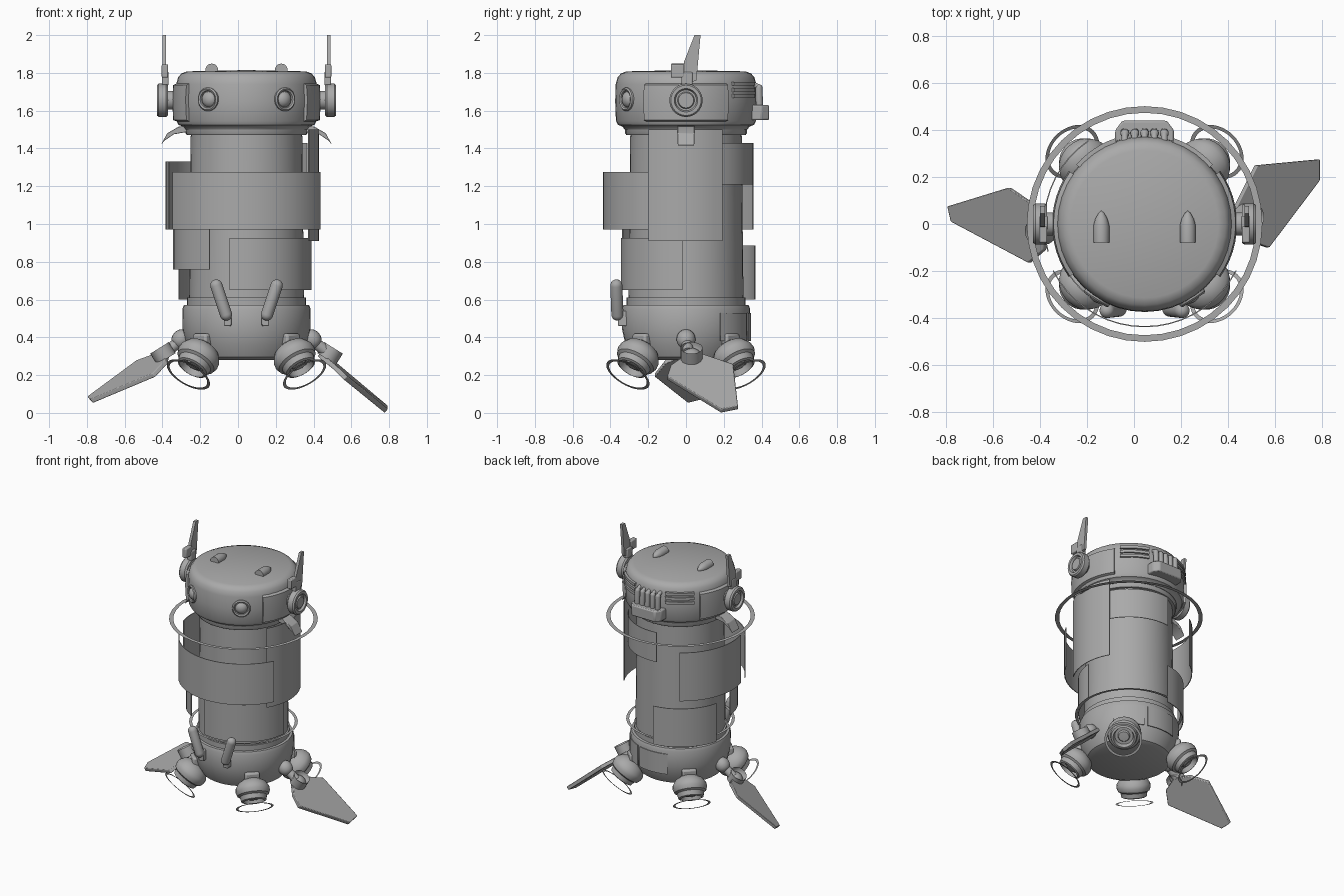
import bpy, bmesh, math
from mathutils import Vector, Matrix

if "Cube" in bpy.data.objects:
    bpy.data.objects.remove(bpy.data.objects["Cube"], do_unlink=True)

CX = 0.045  # axis of the main column
UP = Vector((0, 0, 1))
SIDES = ((1, "left"), (-1, "right"))

grey = bpy.data.materials.new("plain_grey")
grey.use_nodes = True
grey.diffuse_color = (0.4, 0.4, 0.4, 1)
grey.node_tree.nodes["Principled BSDF"].inputs["Base Color"].default_value = (0.4, 0.4, 0.4, 1)


def finish(name, bm, bevel=0, angle=35):
    bmesh.ops.remove_doubles(bm, verts=bm.verts, dist=1e-5)
    bmesh.ops.recalc_face_normals(bm, faces=bm.faces)
    me = bpy.data.meshes.new(name)
    bm.to_mesh(me)
    bm.free()
    me.materials.append(grey)
    ob = bpy.data.objects.new(name, me)
    bpy.context.collection.objects.link(ob)
    bpy.ops.object.select_all(action='DESELECT')
    ob.select_set(True)
    bpy.context.view_layer.objects.active = ob
    bpy.ops.object.shade_smooth_by_angle(angle=math.radians(angle))
    if bevel:
        mod = ob.modifiers.new("soft_edges", 'BEVEL')
        mod.width, mod.segments = bevel, 2
    return ob


def lathe(name, profile, origin=(CX, 0, 0), axis=UP, a0=0, a1=360, steps=40, closed=False):
    """Turn (radius, height) points about an axis, fully or over an arc."""
    bm = bmesh.new()
    n = len(profile)
    rows = []
    for i in range(steps + 1):
        a = math.radians(a0 + (a1 - a0) * i / steps)
        rows.append([bm.verts.new((r * math.cos(a), r * math.sin(a), h)) for r, h in profile])
    for p, q in zip(rows, rows[1:]):
        for j in range(n if closed else n - 1):
            k = (j + 1) % n
            bm.faces.new((p[j], q[j], q[k], p[k]))
    if closed:
        bm.faces.new(rows[0])
        bm.faces.new(rows[-1])
    bmesh.ops.dissolve_degenerate(bm, dist=1e-6, edges=bm.edges)
    rot = UP.rotation_difference(Vector(axis)).to_matrix().to_4x4()
    bm.transform(Matrix.Translation(origin) @ rot)
    return finish(name, bm)


def shell(name, r, a0, a1, z0, z1, t=0.005):
    ring = [(r, z0), (r, z1), (r - t, z1), (r - t, z0)]
    return lathe(name, ring, a0=a0, a1=a1, steps=max(6, int((a1 - a0) / 7)), closed=True)


def hoop(name, r, width, origin, axis=UP):
    return lathe(name, [(r, 0), (r - width, 0)], origin, axis)


def rod(name, a, b, r, rounded=False):
    a, b = Vector(a), Vector(b)
    d = (b - a).length
    prof = [(0, 0), (r, 0), (r, d), (0, d)]
    if rounded:
        arc = [math.radians(15 * i) for i in range(7)]
        prof = [(r * math.sin(t), r - r * math.cos(t)) for t in arc]
        prof += [(r * math.cos(t), d - r + r * math.sin(t)) for t in arc]
    return lathe(name, prof, a, b - a, steps=20)


def box(name, centre, size, bevel=0.006, rot=0):
    bm = bmesh.new()
    bmesh.ops.create_cube(bm, size=1)
    bm.transform(Matrix.Translation(centre) @ Matrix.Rotation(rot, 4, 'Z') @ Matrix.Diagonal((*size, 1)))
    return finish(name, bm, bevel)


def slab(name, pts, push, bevel=0):
    """Extrude an outline by a vector, centred on the outline."""
    push = Vector(push)
    bm = bmesh.new()
    f = bm.faces.new([bm.verts.new(Vector(p) - push / 2) for p in pts])
    ext = bmesh.ops.extrude_face_region(bm, geom=[f])["geom"]
    bmesh.ops.translate(bm, verts=[v for v in ext if isinstance(v, bmesh.types.BMVert)], vec=push)
    return finish(name, bm, bevel, 25)


# Main column, head and base
lathe("body", [(0, 0.55), (0.305, 0.55), (0.3, 1.0), (0.295, 1.48), (0, 1.48)])
lathe("neck", [(0, 1.47), (0.315, 1.47), (0.322, 1.48), (0.322, 1.53), (0, 1.53)])
lathe("head", [(0, 1.5), (0.325, 1.5), (0.335, 1.515), (0.36, 1.525), (0.371, 1.545), (0.375, 1.65),
               (0.372, 1.74), (0.363, 1.775), (0.345, 1.797), (0.315, 1.808), (0, 1.815)])
lathe("base", [(0, 0.28), (0.25, 0.28), (0.285, 0.295), (0.32, 0.36), (0.338, 0.44), (0.34, 0.55),
               (0.332, 0.57), (0.315, 0.572), (0.315, 0.61), (0, 0.61)])
hoop("upper_halo", 0.502, 0.028, (CX, 0, 1.41))
hoop("lower_halo", 0.367, 0.02, (CX, 0, 0.645))

# Curved armour shells floating around the body
shell("front_shell", 0.44, -153, -27, 0.97, 1.275)
shell("left_side_shell", 0.385, -31, 30, 0.91, 1.5)
shell("right_back_shell", 0.43, 124, 196, 0.97, 1.33)
shell("back_shell", 0.357, 25, 98, 1.21, 1.43)
shell("lower_front_shell", 0.345, -105, -3, 0.65, 0.925)
shell("lower_right_shell", 0.39, 184, 240, 0.76, 1.0)
shell("lower_back_shell", 0.37, 95, 166, 0.6, 0.885)
shell("base_back_panel", 0.345, 72, 110, 0.38, 0.53)
shell("base_side_panel", 0.345, 32, 68, 0.38, 0.53)

# Pipes and tray at the back of the head
slab("pipe_tray", [(-0.08, 0.34, 1.59), (0.17, 0.34, 1.59), (0.17, 0.4, 1.59),
                   (0.14, 0.44, 1.59), (-0.05, 0.44, 1.59), (-0.08, 0.4, 1.59)], (0, 0, 0.08), 0.008)
for i in range(5):
    x = CX + (i - 2) * 0.042
    rod(f"exhaust_pipe_{i}", (x, 0.39, 1.6), (x, 0.385, 1.74), 0.019, True)
    rod(f"pipe_elbow_{i}", (x, 0.4, 1.72), (x, 0.34, 1.745), 0.014, True)

for s, side in SIDES:
    def at(d, y, z):
        return (CX + s * d, y, z)

    # Eye with rim and lens
    lathe(f"{side}_eye", [(0.062, -0.04), (0.062, 0.01), (0.055, 0.017), (0.046, 0.012), (0.042, 0),
                          (0.036, 0.012), (0.02, 0.022), (0, 0.026)],
          at(0.2, -0.31, 1.66), Vector((s * 0.2, -0.31, 0)))
    # Bullet-shaped stud on the crown
    lathe(f"{side}_crown_stud", [(0, 0), (0.034, 0), (0.034, 0.07), (0.026, 0.1), (0.012, 0.125), (0, 0.135)],
          at(0.184, -0.078, 1.815), (0, 1, 0), steps=20)

    # Cheek panel, ear and aerial
    mid = 0 if s > 0 else 180
    lathe(f"{side}_cheek", [(0.36, 1.54), (0.388, 1.55), (0.394, 1.66), (0.388, 1.735), (0.36, 1.75)],
          a0=mid - 35, a1=mid + 35, steps=12, closed=True)
    lathe(f"{side}_ear", [(0, -0.06), (0.08, -0.06), (0.088, -0.05), (0.088, -0.01), (0.08, 0), (0.062, 0),
                          (0.055, -0.015), (0.045, -0.015), (0.04, -0.005), (0, -0.005)],
          at(0.475, 0, 1.655), (s, 0, 0))
    rod(f"{side}_ear_axle", at(0.34, 0, 1.655), at(0.43, 0, 1.655), 0.05)
    blade = [at(0.435, y, z) for y, z in ((-0.025, 1.73), (0.055, 1.76), (0.077, 2.0), (0.045, 2.0), (-0.01, 1.86))]
    slab(f"{side}_aerial", blade, (0.02, 0, 0))
    box(f"{side}_aerial_clip", at(0.432, -0.045, 1.81), (0.034, 0.07, 0.07))
    box(f"{side}_aerial_root", at(0.43, 0.005, 1.77), (0.036, 0.06, 0.07))

    # Curved tab under the ear
    tab = [(0.3, 1.525), (0.36, 1.515), (0.42, 1.48), (0.455, 1.415), (0.435, 1.44), (0.385, 1.475), (0.3, 1.49)]
    slab(f"{side}_jaw_tab", [at(d, 0, z) for d, z in tab], (0, 0.09, 0), 0.004)

    # Air vents at the back of the head
    for i in range(3):
        a = 41 if s > 0 else 109
        shell(f"{side}_vent_{i}", 0.386, a, a + 30, 1.667 + i * 0.033, 1.687 + i * 0.033, 0.03)

    # Folded arm on the front of the base
    rod(f"{side}_arm", at(0.098, -0.362, 0.49), at(0.17, -0.37, 0.705), 0.032, True)
    box(f"{side}_arm_bracket", at(0.1, -0.335, 0.5), (0.04, 0.05, 0.08))

    # Fin joint
    rod(f"{side}_fin_strut", at(0.3, 0, 0.42), at(0.43, 0.01 * s, 0.32), 0.03)
    rod(f"{side}_fin_ball", at(0.31, 0, 0.43), at(0.38, 0, 0.35), 0.05, True)
    fin_y = 0.03 * s
    rod(f"{side}_fin_hub", at(0.43, fin_y, 0.295), at(0.455, fin_y, 0.335), 0.058, True)

    # Thrusters: pod, neck and ring for front and back
    for t, end in ((-1, "front"), (1, "back")):
        axis = Vector((s * 0.445, t * 0.445, -0.777)).normalized()
        pod = Vector(at(0.255, t * 0.255, 0.295))
        lathe(f"{end}_{side}_thruster", [(0, -0.085), (0.05, -0.08), (0.092, -0.055), (0.114, -0.02), (0.117, 0.005),
                                         (0.108, 0.03), (0.092, 0.04), (0.086, 0.072), (0.072, 0.078), (0.062, 0.045),
                                         (0.042, 0.045), (0.035, 0.06), (0, 0.062)], pod, axis, steps=28)
        rod(f"{end}_{side}_thruster_neck", at(0.19, t * 0.19, 0.4), pod, 0.05)
        box(f"{end}_{side}_thruster_mount", at(0.22, t * 0.22, 0.38), (0.09, 0.1, 0.08), 0.012,
            math.radians(45 * s * t))
        hoop(f"{end}_{side}_thruster_ring", 0.128, 0.017, pod + axis * 0.118, axis)

# Angled landing fins, one on each side
slab("left_fin", [(0.43, 0.07, 0.31), (0.52, 0.25, 0.25), (0.785, 0.275, 0.028), (0.785, 0.185, 0.01),
                  (0.57, -0.1, 0.185), (0.51, -0.08, 0.245), (0.44, 0, 0.3)], (0.017, 0, 0.02), 0.004)
slab("right_fin", [(-0.37, -0.02, 0.31), (-0.42, 0.08, 0.31), (-0.53, 0.155, 0.27), (-0.79, 0.075, 0.078),
                   (-0.775, 0.01, 0.062), (-0.445, -0.165, 0.2), (-0.38, -0.11, 0.27)], (-0.015, 0, 0.02), 0.004)
